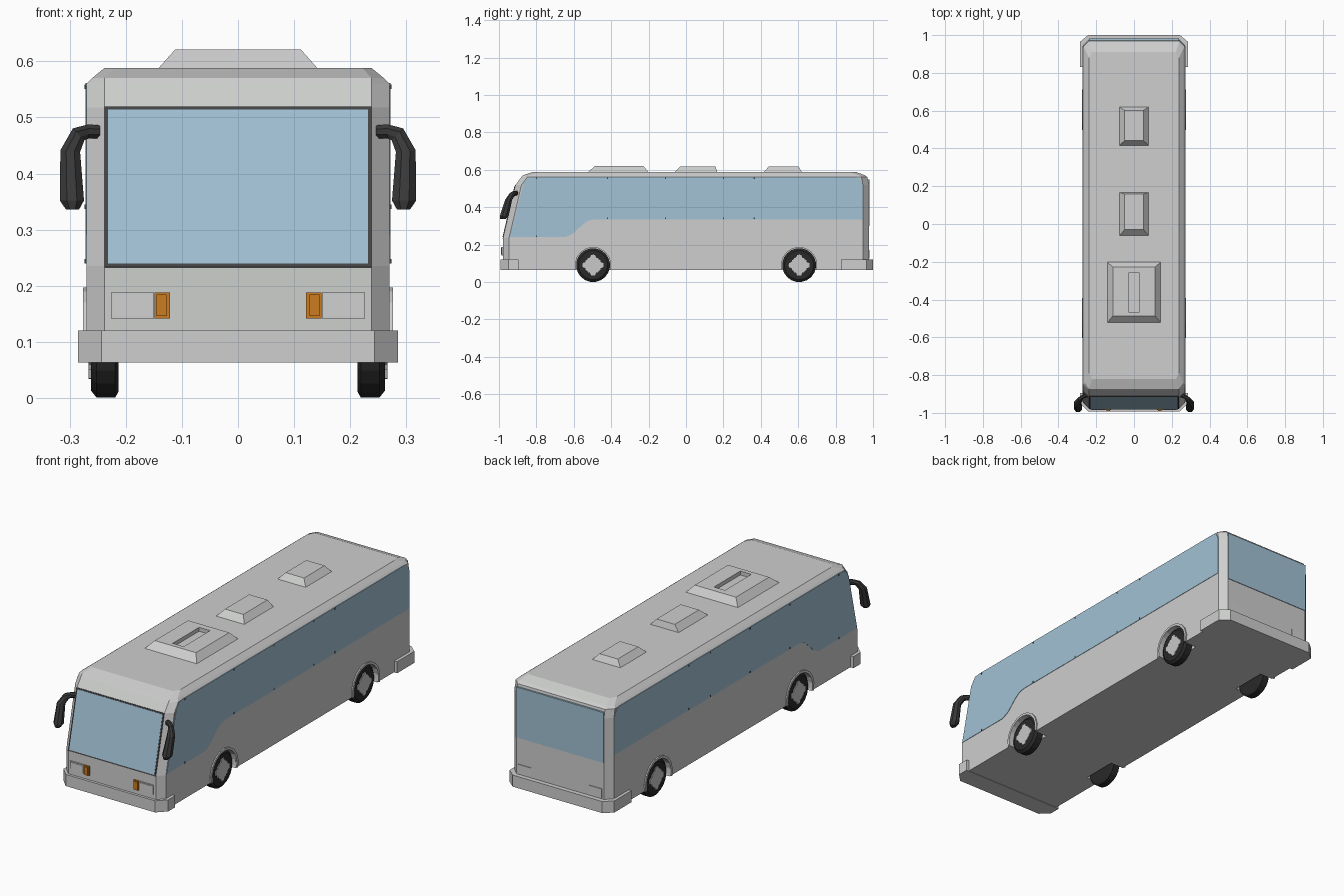
import bpy, bmesh, math
from mathutils import Vector

if "Cube" in bpy.data.objects:
    bpy.data.objects.remove(bpy.data.objects["Cube"])


def material(name, r, g, b):
    m = bpy.data.materials.new(name)
    m.diffuse_color = (r, g, b, 1)
    m.use_nodes = True
    m.node_tree.nodes["Principled BSDF"].inputs["Base Color"].default_value = m.diffuse_color
    return m


PAINT = material("light grey paint", .61, .62, .61)
GLASS = material("blue glass", .36, .54, .66)
RUBBER = material("black rubber", .022, .022, .022)
TRIM = material("dark trim", .06, .06, .06)
MIRROR = material("mirror black", .04, .04, .04)
AMBER = material("amber lens", .60, .20, .015)
LENS = material("pale lens", .64, .64, .65)
HUB = material("wheel hub grey", .58, .58, .58)


def loft(name, rings, mat):
    """Skin equal-length rings of points and cap both ends."""
    bm = bmesh.new()
    rows = [[bm.verts.new(p) for p in r] for r in rings]
    n = len(rows[0])
    for a, b in zip(rows, rows[1:]):
        for i in range(n):
            j = (i + 1) % n
            bm.faces.new((a[i], a[j], b[j], b[i]))
    bm.faces.new(rows[0])
    bm.faces.new(rows[-1])
    bmesh.ops.recalc_face_normals(bm, faces=bm.faces)
    me = bpy.data.meshes.new(name)
    bm.to_mesh(me)
    bm.free()
    me.materials.append(mat)
    ob = bpy.data.objects.new(name, me)
    bpy.context.collection.objects.link(ob)
    return ob


def prism_x(name, yz, x0, x1, mat):
    return loft(name, [[(x, y, z) for y, z in yz] for x in (x0, x1)], mat)


def prism_z(name, xy, z0, z1, mat):
    return loft(name, [[(x, y, z) for x, y in xy] for z in (z0, z1)], mat)


def rect(x0, x1, y0, y1):
    return [(x0, y0), (x1, y0), (x1, y1), (x0, y1)]


def box(name, x0, x1, y0, y1, z0, z1, mat):
    return prism_z(name, rect(x0, x1, y0, y1), z0, z1, mat)


def circle(cy, cz, r, n=20):
    return [(cy + r * math.cos(2 * math.pi * (i + .5) / n),
             cz + r * math.sin(2 * math.pi * (i + .5) / n)) for i in range(n)]


def cut(target, cutters):
    """Subtract the cutters, bake the result and remove them."""
    for c in cutters:
        c.hide_render = True
        mod = target.modifiers.new("cut", 'BOOLEAN')
        mod.operation, mod.solver, mod.object = 'DIFFERENCE', 'EXACT', c
    bpy.context.view_layer.update()
    dg = bpy.context.evaluated_depsgraph_get()
    me = bpy.data.meshes.new_from_object(target.evaluated_get(dg))
    target.modifiers.clear()
    target.data = me
    for c in cutters:
        bpy.data.objects.remove(c)


# Body shell: chamfered rectangles stacked in height
def body_ring(z, w, yf, yr):
    xi, c = .238 if w > .24 else .222, .032
    return [(-xi, yf, z), (xi, yf, z), (w, yf + c, z), (w, yr - c, z),
            (xi, yr, z), (-xi, yr, z), (-w, yr - c, z), (-w, yf + c, z)]


body = loft("body", [body_ring(*a) for a in (
    (.065, .27, -.980, .978), (.235, .27, -.978, .978), (.518, .27, -.912, .978),
    (.560, .27, -.881, .970), (.570, .26, -.873, .958), (.588, .238, -.82, .91))], PAINT)

# Wheel wells
WHEELS = (-.497, .605)
cut(body, [prism_x("well_cutter", circle(y, .09, .095), s * .20, s * .32, PAINT)
           for y in WHEELS for s in (-1, 1)])

# Wheels, hubs and arches
for s, side in ((-1, "left"), (1, "right")):
    for y, end in zip(WHEELS, ("front", "rear")):
        tag = f"{end}_{side}"
        loft("tyre_" + tag, [[(s * x, a, b) for a, b in circle(y, .09, r)] for x, r in
             ((.213, .080), (.219, .0905), (.252, .0905), (.262, .078))], RUBBER)
        star = []
        for i in range(32):
            a = 2 * math.pi * i / 32
            r = .056 if abs(math.cos(2 * a)) > .8 else .043 + .004 * (i % 2)
            star.append((y + r * math.cos(a), .09 + r * math.sin(a)))
        prism_x("hub_" + tag, star, s * .255, s * .266, HUB)
        angles = [math.radians(-14 + 208 * i / 10) for i in range(11)]
        arch = [(y + .107 * math.cos(a), .09 + .107 * math.sin(a)) for a in angles]
        arch += [(y + .095 * math.cos(a), .09 + .095 * math.sin(a)) for a in reversed(angles)]
        prism_x("arch_" + tag, arch, s * .262, s * .276, PAINT)

# Side windows with small clips along their edges
side_window = [(-.943, .24), (-.868, .53), (-.850, .554), (-.82, .561), (.905, .561),
               (.930, .552), (.943, .525), (.943, .335), (-.49, .335), (-.525, .327),
               (-.555, .305), (-.605, .258), (-.645, .24)]
for s in (-1, 1):
    prism_x("side_window", side_window, s * .267, s * .272, GLASS)
    for y in (-.80, -.42, -.11, .20, .365):
        for z in (.24 if y < -.7 else .337, .551):
            box("window_clip", s * .268, s * .2735, y - .003, y + .003, z, z + .008, TRIM)

# Rear window
box("rear_window", -.238, .238, .97, .981, .30, .548, GLASS)

# Windscreen with dark frame, laid on the sloped front
foot, head = Vector((0, -.978, .235)), Vector((0, -.912, .518))
normal = Vector((0, -.974, .227))


def screen(name, half, lo, hi, lift, mat):
    a, b = foot.lerp(head, lo), foot.lerp(head, hi)
    rings = []
    for d in (-.003, lift):
        o = normal * d
        rings.append([p + o + Vector((x, 0, 0)) for p, x in
                      ((a, -half), (a, half), (b, half), (b, -half))])
    loft(name, rings, mat)


screen("windscreen_frame", .238, -.008, 1.004, .002, TRIM)
screen("windscreen", .232, .014, .982, .004, GLASS)


# Wrap-round bumpers
def bumper(name, y_in, y_bend, y_out):
    pts = [(.285, y_in), (.285, y_bend), (.243, y_out)]
    prism_z(name, pts + [(-x, y) for x, y in reversed(pts)], .063, .12, PAINT)


def notch(y_in, s):
    return prism_x("arch_clear", rect(y_in - .01, y_in, .06, .13), s * .2, s * .21, PAINT)


bumper("front_bumper", -.895, -.950, -.992)
bumper("rear_bumper", .83, .965, 1.0)

# Headlights, indicators and rear lamps
for s in (-1, 1):
    box("headlight_housing", s * .150, s * .226, -.984, -.97, .142, .188, PAINT)
    box("headlight", s * .153, s * .222, -.986, -.97, .146, .184, LENS)
    box("indicator_housing", s * .121, s * .149, -.986, -.97, .142, .188, AMBER)
    box("indicator", s * .127, s * .145, -.989, -.97, .146, .184, AMBER)
    box("rear_lamp", s * .155, s * .228, .97, .981, .125, .17, LENS)


# Roof hatches
def hatch(name, base, top, z):
    return loft(name, [[(x, y, h) for x, y in rect(*r)] for r, h in ((base, .584), (top, z))], PAINT)


roof_unit = hatch("roof_unit", (-.145, .145, -.527, -.198), (-.112, .112, -.487, -.228), .621)
cut(roof_unit, [box("slot_cutter", -.03, .03, -.465, -.26, .602, .65, PAINT)])
hatch("middle_hatch", (-.08, .08, -.065, .168), (-.05, .05, -.03, .158), .618)
hatch("rear_hatch", (-.08, .08, .413, .622), (-.05, .05, .442, .602), .617)

# Mirrors: a bent arm that widens into a hanging housing
# each section: centre x, y, z, half width, half depth, tilt from sideways to downward
sections = [(.246, -.905, .474, .012, .012, 0), (.266, -.912, .475, .013, .012, 0),
            (.284, -.928, .470, .015, .015, 45), (.299, -.948, .440, .018, .019, 85),
            (.296, -.972, .352, .022, .024, 90), (.295, -.979, .336, .012, .015, 90)]
for s, side in ((-1, "left"), (1, "right")):
    rings = []
    for x, y, z, w, d, tilt in sections:
        t = math.radians(tilt)
        ring = []
        for i in range(8):
            a = math.pi * (i + .5) / 4
            u, v = w * 1.06 * math.cos(a), d * 1.06 * math.sin(a)
            ring.append((s * (x + u * math.sin(t)), y + v, z + u * math.cos(t)))
        rings.append(ring)
    loft("mirror_" + side, rings, MIRROR)
